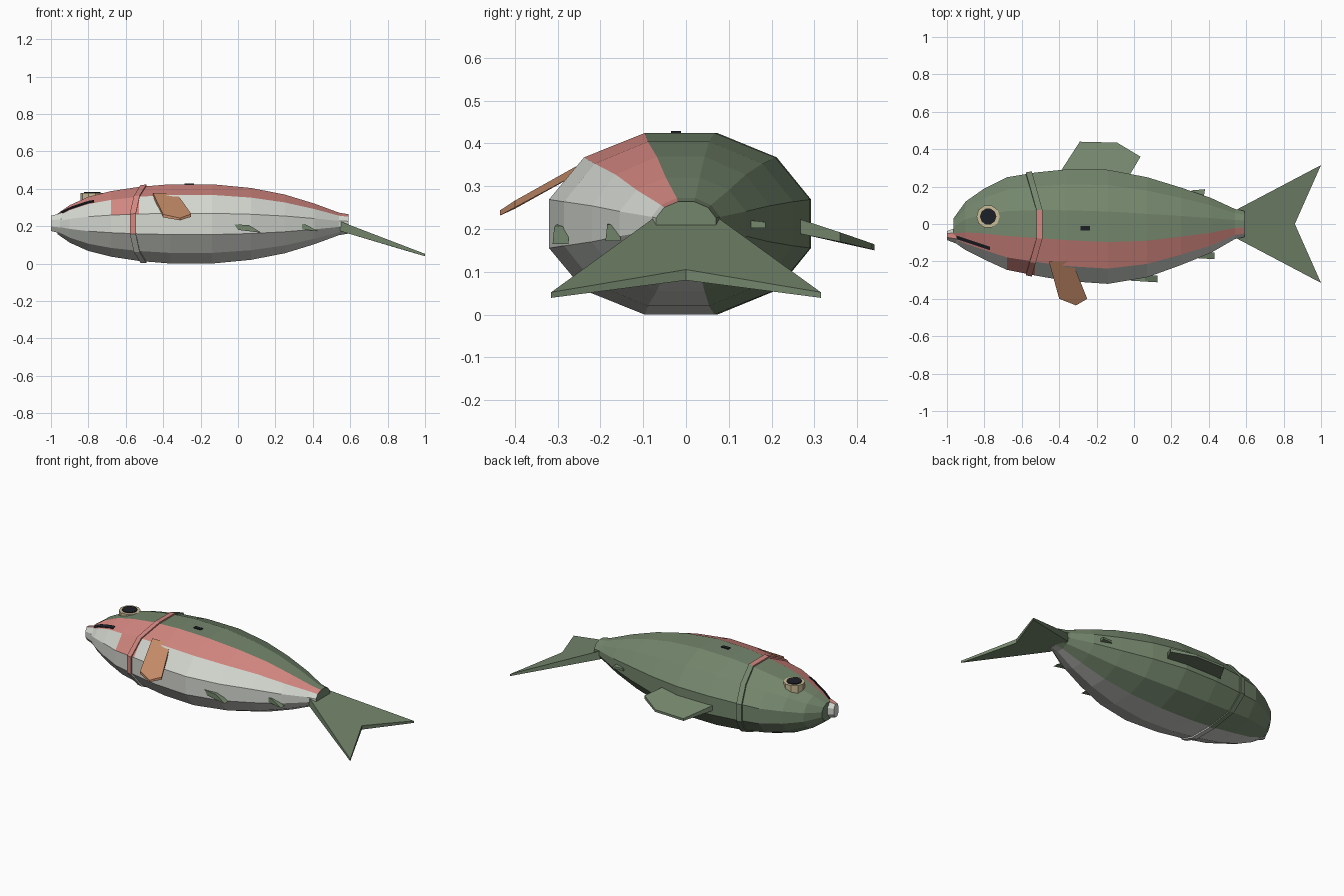
import bpy, math
from mathutils import Vector
from mathutils.bvhtree import BVHTree
import bmesh

if "Cube" in bpy.data.objects:
    bpy.data.objects.remove(bpy.data.objects["Cube"])


def material(name, rgb):
    m = bpy.data.materials.new(name)
    m.diffuse_color = (*rgb, 1)
    m.use_nodes = True
    m.node_tree.nodes["Principled BSDF"].inputs["Base Color"].default_value = m.diffuse_color
    return m


GREEN = material("olive green", (0.175, 0.24, 0.152))
PINK = material("salmon pink", (0.65, 0.24, 0.215))
WHITE = material("belly white", (0.66, 0.68, 0.63))
ORANGE = material("fin orange", (0.56, 0.26, 0.14))
TAN = material("eye tan", (0.61, 0.51, 0.31))
BLACK = material("near black", (0.012, 0.014, 0.019))
SKIN = [GREEN, PINK, WHITE]
N, ZC = 12, 0.212


def make(name, verts, faces, mats, slots=None):
    me = bpy.data.meshes.new(name)
    me.from_pydata(verts, [], faces)
    for m in mats:
        me.materials.append(m)
    if slots:
        me.polygons.foreach_set("material_index", slots)
    bm = bmesh.new()
    bm.from_mesh(me)
    bmesh.ops.recalc_face_normals(bm, faces=bm.faces)
    bm.to_mesh(me)
    bm.free()
    ob = bpy.data.objects.new(name, me)
    bpy.context.collection.objects.link(ob)
    return ob


# Body stations: x, back y, belly y, half depth in z
STATIONS = [(-.965, .03, -.095, .055), (-.9, .12, -.14, .10), (-.8, .19, -.19, .145),
            (-.68, .25, -.245, .175), (-.53, .275, -.275, .198), (-.36, .292, -.305, .212),
            (-.14, .29, -.32, .212), (.07, .25, -.285, .192), (.25, .195, -.22, .157),
            (.41, .14, -.155, .108), (.54, .08, -.08, .06), (.59, .07, -.07, .052)]
C15 = math.cos(math.radians(15))


def section(x, k, grow=0.0):
    """Point k of the twelve-sided cross-section at x."""
    i = max(j for j in range(len(STATIONS) - 1) if STATIONS[j][0] <= x)
    a, b = STATIONS[i], STATIONS[i + 1]
    t = (x - a[0]) / (b[0] - a[0])
    y1, y0, h = (a[j] + (b[j] - a[j]) * t for j in (1, 2, 3))
    ang = math.radians(15 + 30 * k)
    return (x, (y1 + y0) / 2 + ((y1 - y0) / 2 + grow) / C15 * math.cos(ang),
            ZC + (h + grow) / C15 * math.sin(ang))


def skin_slot(k):
    # face k spans 15+30k to 45+30k degrees, measured from the back
    return 1 if k == 3 else 2 if 4 <= k <= 8 else 0


def body():
    verts = [section(s[0], k) for s in STATIONS for k in range(N)]
    faces, slots = [], []
    for i in range(len(STATIONS) - 1):
        for k in range(N):
            n = (k + 1) % N
            faces.append((i * N + k, i * N + n, (i + 1) * N + n, (i + 1) * N + k))
            cheek = k == 4 and i == 3
            slots.append(1 if cheek else skin_slot(k))
    faces += [tuple(range(N)), tuple(range(len(verts) - N, len(verts)))]
    return make("body", verts, faces, SKIN, slots + [0, 0])


def gill_ring():
    verts, faces, slots = [], [], []
    for k in range(N):
        x = -.485 - .08 * abs(math.cos(math.radians(15 + 30 * k)))
        for dx, g in ((-.016, -.02), (-.016, .009), (.016, .009), (.016, -.02)):
            verts.append(section(x + dx, k, g))
    for k in range(N):
        n = (k + 1) % N
        for j in range(4):
            m = (j + 1) % 4
            faces.append((k * 4 + j, k * 4 + m, n * 4 + m, n * 4 + j))
            slots.append(1 if 2 <= k <= 5 else skin_slot(k))
    make("gill_ring", verts, faces, SKIN, slots)


def slab(name, pts, mat):
    """Tapered plate; pts are (x, y, top z, thickness)."""
    n = len(pts)
    verts = [(x, y, z) for x, y, z, t in pts] + [(x, y, z - t) for x, y, z, t in pts]
    faces = [tuple(range(n)), tuple(range(2 * n - 1, n - 1, -1))]
    faces += [(i, (i + 1) % n, n + (i + 1) % n, n + i) for i in range(n)]
    return make(name, verts, faces, [mat])


def disc(name, c, r, h, mat, n=10):
    pts = [(c[0] + r * math.cos(math.tau * i / n), c[1] + r * math.sin(math.tau * i / n), c[2], h)
           for i in range(n)]
    slab(name, pts, mat)


fish = body()
gill_ring()

# Lower jaw: short tapered tube at the snout
jaw_v, jaw_f, jaw_s = [], [], []
for x, yc, ry, rz in ((-1, -.062, .026, .044), (-.95, -.062, .046, .058), (-.86, -.06, .09, .09)):
    for k in range(8):
        a = math.radians(22.5 + 45 * k)
        jaw_v.append((x, yc + ry * math.cos(a), ZC + .003 + rz * math.sin(a)))
for i in range(2):
    for k in range(8):
        n = (k + 1) % 8
        jaw_f.append((i * 8 + k, i * 8 + n, i * 8 + 8 + n, i * 8 + 8 + k))
        jaw_s.append(1 if k == 1 else 2)
jaw_f += [tuple(range(8)), tuple(range(16, 24))]
make("jaw", jaw_v, jaw_f, SKIN, jaw_s + [2, 2])

# Eye on the upper flank
disc("eye_rim", (-.78, .04, .377), .062, .05, TAN)
disc("pupil", (-.78, .04, .382), .044, .008, BLACK)

# Mouth line and flank spot laid on the skin
tree = BVHTree.FromObject(fish, bpy.context.evaluated_depsgraph_get())


def on_skin(x, y):
    hit = tree.ray_cast(Vector((x, y, 1)), Vector((0, 0, -1)))[0]
    return (x, y, hit.z + .005, .009)


for i in range(6):
    a, b = i / 6, (i + 1) / 6
    p, q = [(-.95 + .18 * t, -.07 - .06 * t) for t in (a, b)]
    slab("mouth", [on_skin(p[0], p[1] - .01), on_skin(q[0], q[1] - .01),
                   on_skin(q[0], q[1] + .008), on_skin(p[0], p[1] + .008)], BLACK)
slab("flank_spot", [on_skin(x, y) for x, y in
                    ((-.285, -.035), (-.235, -.035), (-.235, -.012), (-.285, -.012))], BLACK)

# Fins
slab("dorsal_fin", [(-.40, .27, .222, .034), (-.29, .44, .164, .014), (-.09, .435, .166, .014),
                    (.035, .36, .192, .022), (-.03, .25, .228, .036)], GREEN)
slab("pectoral_fin", [(-.455, -.20, .378, .02), (-.40, -.40, .263, .016), (-.31, -.435, .243, .012),
                      (-.25, -.40, .266, .016), (-.33, -.20, .378, .02)], ORANGE)
slab("adipose_fin", [(.28, .14, .222, .02), (.31, .18, .218, .014),
                     (.38, .186, .216, .014), (.37, .13, .222, .02)], GREEN)


def side_fin(name, y, pts):
    """Small belly fin: outline in x and z, thickness across y."""
    n = len(pts)
    verts = [(x, y + .025, z) for x, z in pts] + [(x, y - .003 - .06 * max(0, x - pts[0][0]), z)
                                                  for x, z in pts]
    faces = [tuple(range(n)), tuple(range(2 * n - 1, n - 1, -1))]
    faces += [(i, (i + 1) % n, n + (i + 1) % n, n + i) for i in range(n)]
    make(name, verts, faces, [GREEN])


side_fin("pelvic_fin", -.300, [(-.02, .21), (.06, .205), (.125, .165), (.0, .18)])
side_fin("anal_fin", -.178, [(.31, .215), (.36, .21), (.43, .172), (.33, .185)])

# Forked tail, mirrored lobes meeting at the middle
for s, side in ((1, "upper"), (-1, "lower")):
    slab("tail_" + side, [(.545, 0, .226, .052), (.86, 0, .105, .025),
                          (1, s * .315, .052, .013), (.545, s * .075, .226, .052)], GREEN)
